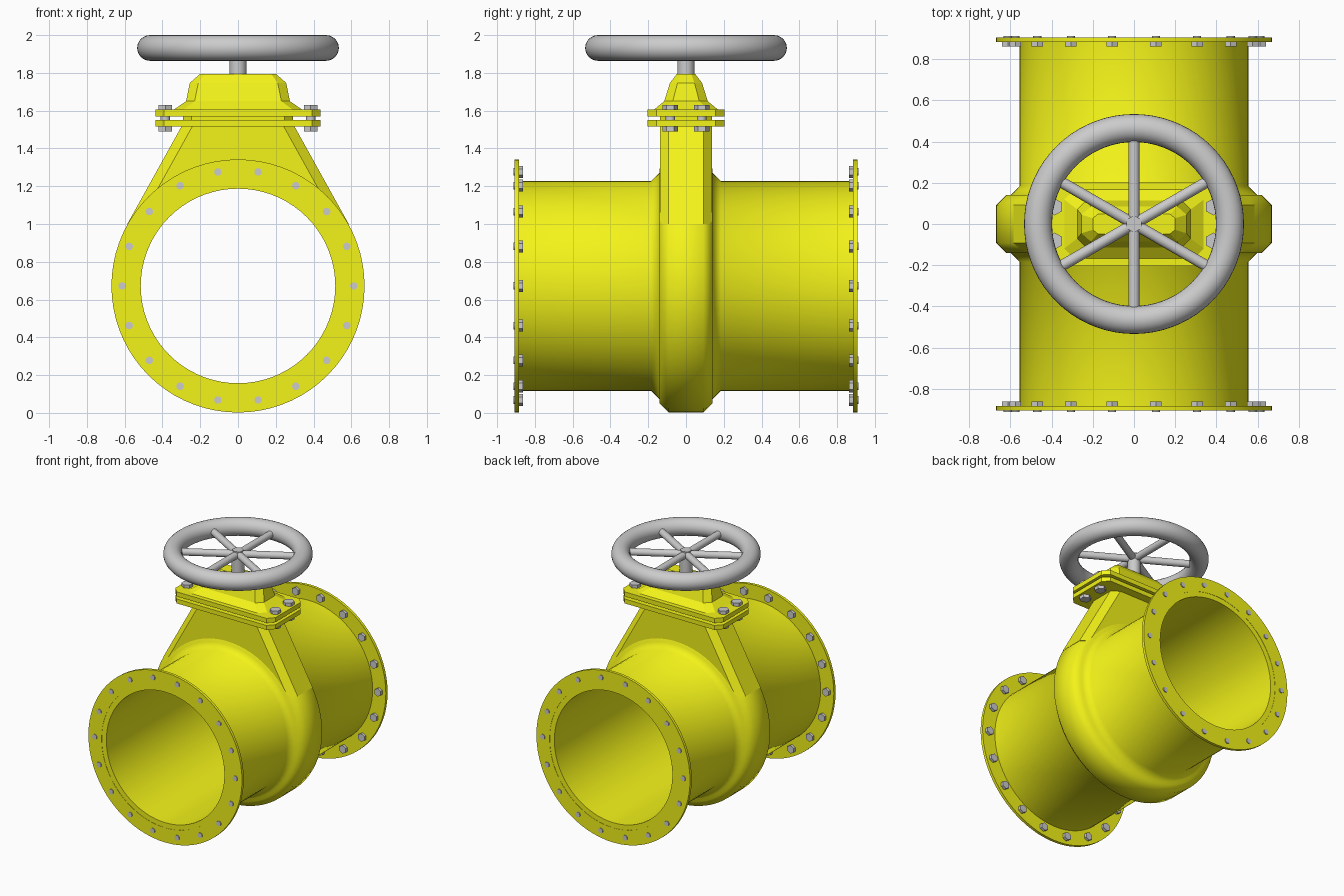
import bpy, bmesh
from math import sin, cos, pi, radians
from mathutils import Matrix, Vector

if "Cube" in bpy.data.objects:
    bpy.data.objects.remove(bpy.data.objects["Cube"])

CZ = 0.672  # height of the pipe axis
yellow = bpy.data.materials.new("yellow_paint")
yellow.diffuse_color = (0.9, 0.9, 0.01, 1)
yellow.use_nodes = True
yellow.node_tree.nodes["Principled BSDF"].inputs["Base Color"].default_value = yellow.diffuse_color


def finish(bm, name, mat=None, smooth=None):
    bmesh.ops.recalc_face_normals(bm, faces=bm.faces)
    me = bpy.data.meshes.new(name)
    bm.to_mesh(me)
    bm.free()
    ob = bpy.data.objects.new(name, me)
    bpy.context.collection.objects.link(ob)
    if mat:
        me.materials.append(mat)
    if smooth:
        bpy.ops.object.select_all(action='DESELECT')
        ob.select_set(True)
        bpy.context.view_layer.objects.active = ob
        bpy.ops.object.shade_smooth_by_angle(angle=radians(smooth))
    return ob


def revolve(name, profile, n=72):
    """Closed (radius, y) profile spun around the pipe axis."""
    bm = bmesh.new()
    rings = [[bm.verts.new((r * cos(2 * pi * i / n), y, CZ + r * sin(2 * pi * i / n)))
              for r, y in profile] for i in range(n)]
    m = len(profile)
    for i in range(n):
        a, b = rings[i], rings[(i + 1) % n]
        for j in range(m):
            k = (j + 1) % m
            bm.faces.new((a[j], a[k], b[k], b[j]))
    return finish(bm, name, yellow, 60)


def octagon_loft(name, sections):
    """Stack of corner-cut rectangles: (z, half x, half y, cut x, cut y)."""
    bm = bmesh.new()
    loops = []
    for z, hx, hy, cx, cy in sections:
        pts = [(hx, hy - cy), (hx - cx, hy), (cx - hx, hy), (-hx, hy - cy),
               (-hx, cy - hy), (cx - hx, -hy), (hx - cx, -hy), (hx, cy - hy)]
        loops.append([bm.verts.new((x, y, z)) for x, y in pts])
    for a, b in zip(loops, loops[1:]):
        for i in range(8):
            k = (i + 1) % 8
            bm.faces.new((a[i], a[k], b[k], b[i]))
    bm.faces.new(loops[0])
    bm.faces.new(loops[-1])
    return finish(bm, name, yellow)


def rod(bm, a, b, r, n, spin=0.0):
    """Cylinder or prism between two points."""
    a, b = Vector(a), Vector(b)
    d = b - a
    mat = (Matrix.Translation((a + b) / 2) @ d.to_track_quat('Z', 'Y').to_matrix().to_4x4()
           @ Matrix.Rotation(spin, 4, 'Z'))
    bmesh.ops.create_cone(bm, cap_ends=True, segments=n, radius1=r, radius2=r,
                          depth=d.length, matrix=mat)


# pipe with the swollen gate housing in the middle
half = [(0.555, 0.905), (0.555, 0.185), (0.60, 0.14), (0.622, 0.14), (0.67, 0.092)]
outer = half + [(r, -y) for r, y in reversed(half)]
revolve("pipe_body", outer + [(0.515, -0.905), (0.515, 0.905)])

# end flanges and their bolts
for s, side in ((-1, "front"), (1, "back")):
    revolve(side + "_flange", [(0.555, s * 0.885), (0.67, s * 0.885),
                               (0.67, s * 0.907), (0.555, s * 0.907)])
    bm = bmesh.new()
    for i in range(18):
        t = radians(20 * i)
        x, z = 0.613 * cos(t), CZ + 0.613 * sin(t)
        rod(bm, (x, s * 0.863, z), (x, s * 0.886, z), 0.032, 6)
        rod(bm, (x, s * 0.88, z), (x, s * 0.914, z), 0.02, 16)
    finish(bm, side + "_flange_bolts", None, 40)

# tapered neck, trimmed so the bore stays open
neck = octagon_loft("neck", [(1.0, 0.586, 0.138, 0.057, 0.045),
                             (1.52, 0.297, 0.138, 0.057, 0.045)])
bm = bmesh.new()
rod(bm, (0, -0.5, CZ), (0, 0.5, CZ), 0.54, 72)
cutter = finish(bm, "bore_cutter")
cutter.hide_render = True
mod = neck.modifiers.new("bore", 'BOOLEAN')
mod.operation = 'DIFFERENCE'
mod.solver = 'EXACT'
mod.object = cutter
bpy.context.view_layer.objects.active = neck
bpy.ops.object.modifier_apply(modifier=mod.name)
bpy.data.objects.remove(cutter)

# bolted plates, gasket and bonnet
for name, z0, z1, hx, hy in (("lower_plate", 1.515, 1.55, 0.437, 0.205),
                             ("gasket", 1.55, 1.57, 0.29, 0.138),
                             ("upper_plate", 1.57, 1.606, 0.437, 0.205)):
    octagon_loft(name, [(z, hx, hy, 0.045, 0.048) for z in (z0, z1)])
octagon_loft("bonnet", [(1.605, 0.34, 0.17, 0.05, 0.05),
                        (1.65, 0.275, 0.115, 0.045, 0.045),
                        (1.747, 0.255, 0.085, 0.045, 0.04),
                        (1.795, 0.20, 0.048, 0.025, 0.02)])

# bonnet bolts
bm = bmesh.new()
for x in (-0.385, 0.385):
    for y in (-0.083, 0.083):
        rod(bm, (x, y, 1.605), (x, y, 1.631), 0.041, 6)
        rod(bm, (x, y, 1.49), (x, y, 1.516), 0.041, 6)
        rod(bm, (x, y, 1.51), (x, y, 1.61), 0.025, 16)
finish(bm, "bonnet_bolts", None, 40)

# stem, hub and spokes
bm = bmesh.new()
rod(bm, (0, 0, 1.78), (0, 0, 1.93), 0.045, 32)
finish(bm, "stem", None, 40)
bm = bmesh.new()
rod(bm, (0, 0, 1.90), (0, 0, 1.965), 0.042, 6)
finish(bm, "wheel_hub")
bm = bmesh.new()
for i in range(6):
    t = radians(30 + 60 * i)
    rod(bm, (0, 0, 1.932), (0.45 * cos(t), 0.45 * sin(t), 1.932), 0.027, 20)
finish(bm, "wheel_spokes", None, 40)

# handwheel rim
bpy.ops.mesh.primitive_torus_add(location=(0, 0, 1.932), major_radius=0.466, minor_radius=0.068,
                                 major_segments=72, minor_segments=24)
rim = bpy.context.object
rim.name = "wheel_rim"
bpy.ops.object.shade_smooth()
